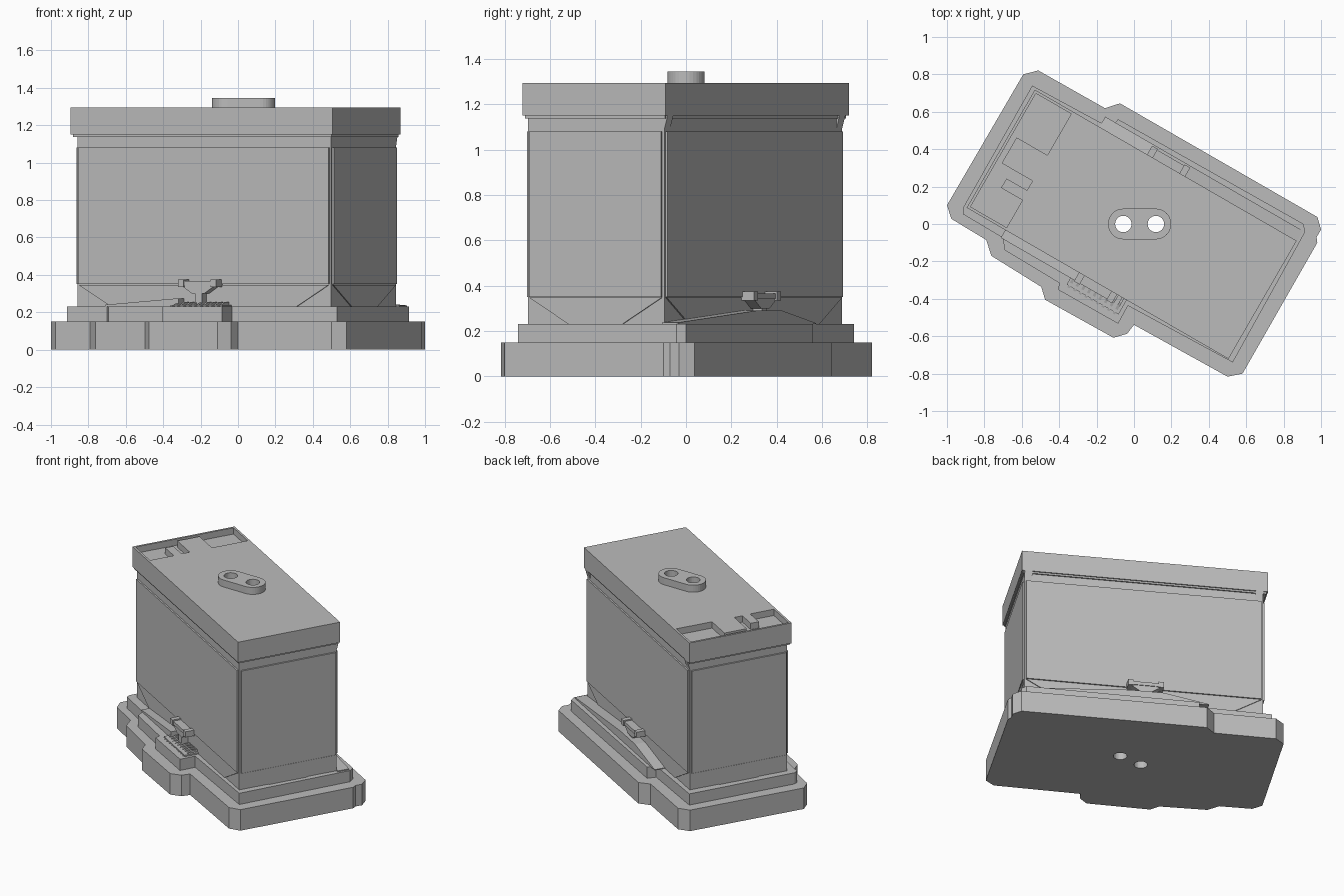
import bpy, bmesh, math
from mathutils import Vector

cube = bpy.data.objects.get("Cube")
if cube:
    bpy.data.objects.remove(cube)

grey = bpy.data.materials.new("plain grey")
grey.use_nodes = True
grey.diffuse_color = (0.5, 0.5, 0.5, 1)
grey.node_tree.nodes["Principled BSDF"].inputs["Base Color"].default_value = (0.5, 0.5, 0.5, 1)

TURN = math.radians(-30)          # the whole machine stands at an angle
U0, U1, V0, V1 = -0.787, 0.78, -0.355, 0.34   # body walls


def prism(name, pts, a, b, axis="z", turn=TURN):
    """Extrude a 2D outline from a to b along the given axis."""
    place = {"z": lambda p, q, t: (p, q, t),
             "y": lambda p, q, t: (p, t, q),
             "x": lambda p, q, t: (t, p, q)}[axis]
    bm = bmesh.new()
    low = [bm.verts.new(place(p, q, a)) for p, q in pts]
    high = [bm.verts.new(place(p, q, b)) for p, q in pts]
    bm.faces.new(low)
    bm.faces.new(high)
    for i in range(len(pts)):
        j = (i + 1) % len(pts)
        bm.faces.new((low[i], low[j], high[j], high[i]))
    bmesh.ops.recalc_face_normals(bm, faces=bm.faces)
    mesh = bpy.data.meshes.new(name)
    bm.to_mesh(mesh)
    bm.free()
    mesh.materials.append(grey)
    ob = bpy.data.objects.new(name, mesh)
    ob.rotation_euler.z = turn
    bpy.context.collection.objects.link(ob)
    return ob


def box(name, u0, u1, v0, v1, z0, z1):
    return prism(name, [(u0, v0), (u1, v0), (u1, v1), (u0, v1)], z0, z1)


def arc(cx, r, start, end, n):
    return [(cx + r * math.cos(math.radians(start + (end - start) * i / n)),
             r * math.sin(math.radians(start + (end - start) * i / n))) for i in range(n + 1)]


def cut(target, cutter):
    mod = target.modifiers.new("cut", "BOOLEAN")
    mod.operation = "DIFFERENCE"
    mod.solver = "EXACT"
    mod.object = cutter
    bpy.context.view_layer.update()
    dg = bpy.context.evaluated_depsgraph_get()
    mesh = bpy.data.meshes.new_from_object(target.evaluated_get(dg))
    target.modifiers.clear()
    target.data = mesh


# Stepped base
base = prism("base_plate", [
    (-.592, .80), (-.512, .821), (-.155, .619), (-.075, .645), (.981, .037), (1, -.03),
    (.976, -.07), (.98, -.10), (.58, -.80), (.50, -.816), (0, -.539), (-.037, -.587),
    (-.11, -.608), (-.475, -.405), (-.496, -.336), (-.763, -.17), (-.79, -.085),
    (-.976, .027), (-1, .10)], 0, .15, turn=0)
step = prism("base_step", [
    (-.915, .085), (-.544, .74), (-.123, .512), (-.085, .56), (.907, 0), (.915, -.043),
    (.528, -.74), (-.032, -.437), (-.085, -.533), (-.405, -.352), (-.4, -.315),
    (-.693, -.139), (-.70, -.075), (-.915, .053)], .15, .23, turn=0)

# Body and roof
body = box("body", U0, U1, V0, V1, .23, 1.15)
lip = box("roof_lip", -.808, .788, -.364, .349, 1.138, 1.15)
roof = box("roof", -.818, .798, -.372, .357, 1.15, 1.295)
cap = prism("roof_lug", arc(-.057, .082, 90, 270, 16) + arc(.117, .082, -90, 90, 16),
            1.295, 1.345, turn=0)

# Open tray cut in one end of the roof
tray = prism("tray_cutter", [
    (-.803, .342), (-.585, .342), (-.585, .087), (-.775, .087), (-.775, -.072),
    (-.585, -.072), (-.585, -.13), (-.712, -.13), (-.712, -.188), (-.58, -.188),
    (-.58, -.357), (-.803, -.357)], 1.25, 1.4)
cut(roof, tray)
bpy.data.objects.remove(tray)

# Two bores from top to bottom
for x in (-.057, .117):
    bore = prism("bore_cutter", arc(x, .044, 0, 345, 23), -.1, 1.5, turn=0)
    for part in (base, step, body, lip, roof, cap):
        cut(part, bore)
    bpy.data.objects.remove(bore)


# Raised wall panels with tapered skirts
def wall(name, lo, hi, face, out, axis):
    lo, hi = lo + .011, hi - .011
    prism(name + "_panel", [(lo, .35), (hi, .35), (hi, 1.08), (lo, 1.08)],
          face, face + out * .011, axis)
    prism(name + "_skirt", [(lo + .2, .23), (hi - .2, .23), (hi, .347), (lo, .347)],
          face, face + out * .007, axis)


wall("front_wall", U0, U1, V0, -1, "y")
wall("back_wall", U0, U1, V1, 1, "y")
wall("right_wall", V0, V1, U0, -1, "x")
wall("left_wall", V0, V1, U1, 1, "x")

# Gussets under the roof at the back corners
for u in (U0, U1 - .05):
    prism("roof_gusset", [(V1, 1.09), (V1 + .017, 1.15), (V1, 1.15)], u, u + .05, "x")

# Ramps on the base
prism("back_ramp", [(.80, .23), (.80, .237), (.10, .29), (-.12, .29), (-.42, .235), (-.42, .23)],
      V1, .42, "y")
prism("front_ramp", [(-.58, .23), (-.58, .24), (-.125, .275), (-.125, .23)], -.42, V0, "y")

# Slatted grate in front
box("grate_floor", -.15, .17, -.46, V0, .23, .24)
for i in range(9):
    u = -.14 + i * .035
    prism("grate_slat", [(-.47, .23), (-.40, .255), (V0, .255), (V0, .23)], u, u + .014, "x")

# Bracketed shelf on each long side
for side, v, out in (("front", V0, -1), ("back", V1, 1)):
    v0, v1 = sorted((v, v + out * .065))
    box(side + "_shelf", -.12, .105, v0, v1, .342, .366)
    for u in (-.125, .075):
        box(side + "_shelf_end", u, u + .035, v0 - .006, v1 + .006, .335, .375)
    prism(side + "_bracket", [(-.11, .342), (.095, .342), (.03, .30), (-.045, .30)],
          v0 + .005, v1 - .005, "y")
    box(side + "_post", -.03, .015, v0 + .01, v1 - .01, .23, .30)
